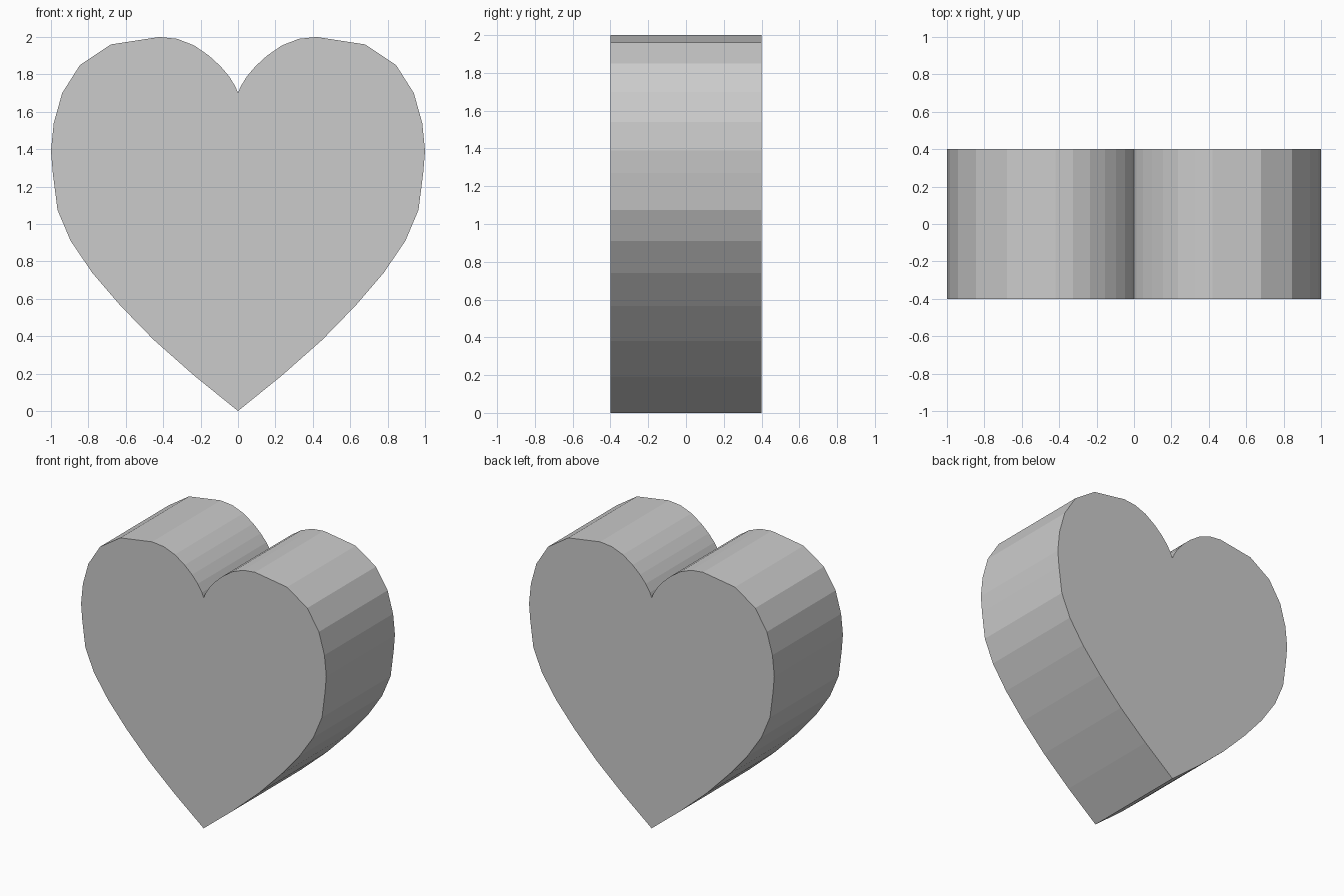
import bpy
import bmesh

if "Cube" in bpy.data.objects:
    bpy.data.objects.remove(bpy.data.objects["Cube"])

# Right half of the heart outline (x, z), from bottom tip to top notch
HALF = [(0, 0), (0.235, 0.19), (0.45, 0.38), (0.63, 0.565), (0.78, 0.74),
        (0.895, 0.91), (0.965, 1.075), (0.99, 1.27), (1.0, 1.39),
        (0.985, 1.54), (0.94, 1.70), (0.845, 1.85), (0.68, 1.96),
        (0.42, 2.0), (0.325, 1.99), (0.235, 1.955), (0.155, 1.90),
        (0.095, 1.845), (0.048, 1.79), (0.014, 1.735), (0, 1.70)]
DEPTH = 0.8

# Mirror the half to a closed outline, leaving out the shared centre points
outline = HALF + [(-x, z) for x, z in reversed(HALF[1:-1])]

# Front face extruded to the back
bm = bmesh.new()
front = bm.faces.new([bm.verts.new((x, -DEPTH / 2, z)) for x, z in outline])
solid = bmesh.ops.extrude_face_region(bm, geom=[front], use_keep_orig=True)
back = [v for v in solid["geom"] if isinstance(v, bmesh.types.BMVert)]
bmesh.ops.translate(bm, verts=back, vec=(0, DEPTH, 0))
bmesh.ops.recalc_face_normals(bm, faces=bm.faces)

mesh = bpy.data.meshes.new("heart")
bm.to_mesh(mesh)
bm.free()
heart = bpy.data.objects.new("heart", mesh)
bpy.context.collection.objects.link(heart)
